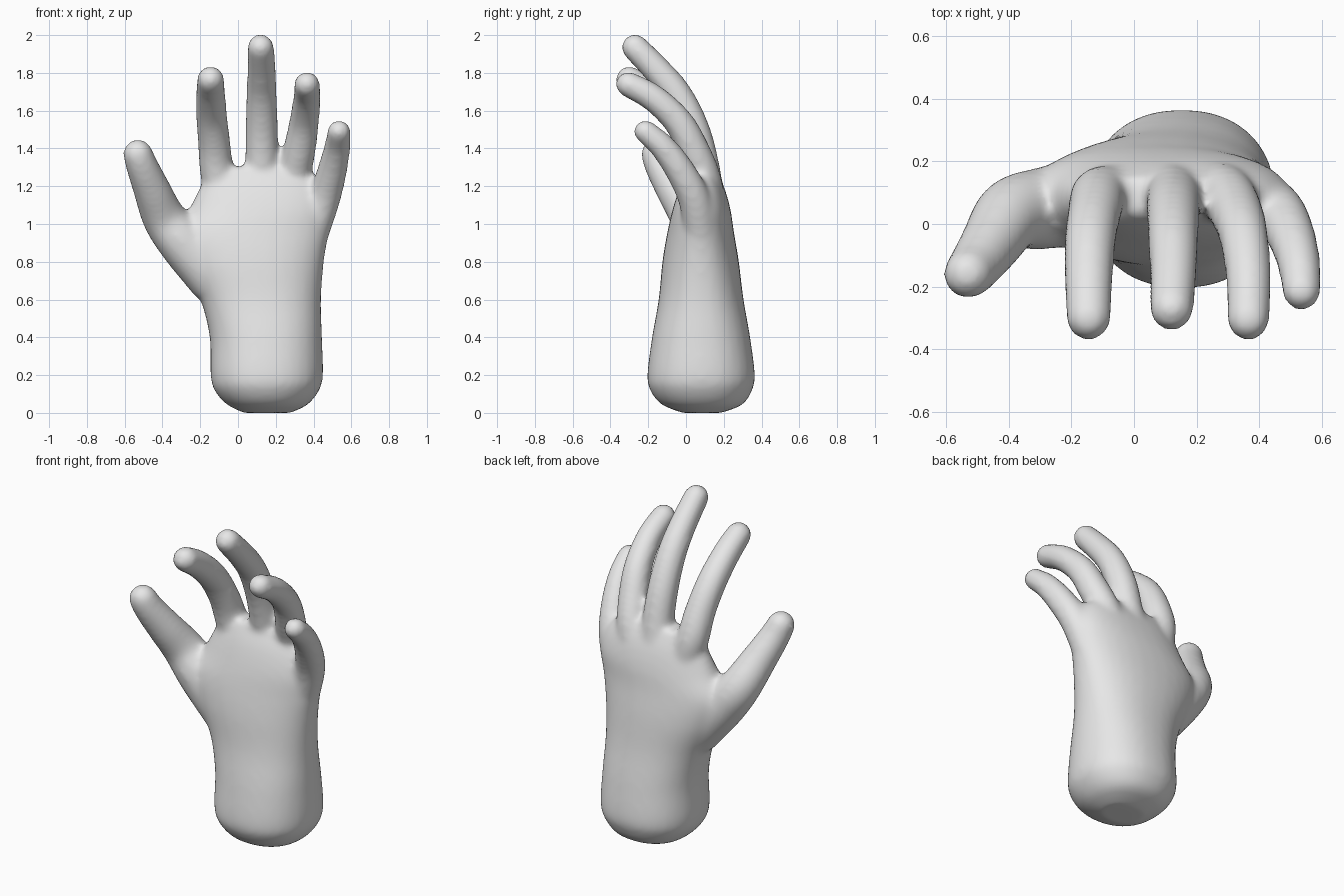
import bpy
import bmesh
import math
from mathutils import Vector

cube = bpy.data.objects.get("Cube")
if cube:
    bpy.data.objects.remove(cube, do_unlink=True)

SIDES = 32


def smooth_rows(rows, steps=6):
    """Catmull-Rom interpolation through rows of numbers."""
    rows = [Vector(r) for r in rows]
    ends = [2 * rows[0] - rows[1]] + rows + [2 * rows[-1] - rows[-2]]
    out = []
    for a, b, c, d in zip(ends, ends[1:], ends[2:], ends[3:]):
        for i in range(steps):
            t = i / steps
            out.append(0.5 * (2 * b + (c - a) * t + (2 * a - 5 * b + 4 * c - d) * t**2
                              + (3 * b - a - 3 * c + d) * t**3))
    return out + [rows[-1]]


def loft(bm, rings):
    """Closed skin over a list of point rings."""
    loops = [[bm.verts.new(p) for p in ring] for ring in rings]
    for low, high in zip(loops, loops[1:]):
        for i in range(SIDES):
            j = (i + 1) % SIDES
            bm.faces.new((low[i], low[j], high[j], high[i]))
    bm.faces.new(loops[0][::-1])
    bm.faces.new(loops[-1])


def angles():
    return [math.tau * i / SIDES for i in range(SIDES)]


def rounded(value, power):
    return math.copysign(abs(value) ** power, value)


def add_palm(bm, sections):
    rings = []
    for z, x0, x1, y0, y1 in smooth_rows(sections):
        rings.append([Vector(((x0 + x1) / 2 + (x1 - x0) / 2 * rounded(math.cos(a), 0.9),
                              (y0 + y1) / 2 + (y1 - y0) / 2 * rounded(math.sin(a), 0.9),
                              z)) for a in angles()])
    loft(bm, rings)


def add_finger(bm, path):
    """Tapered tube with a domed tip; each row is x, y, z, radius."""
    rows = smooth_rows(path)
    points = [r.to_3d() for r in rows]
    radii = [r[3] + 0.006 for r in rows]
    rings = []

    def ring(centre, direction, radius):
        u = (Vector((1, 0, 0)) - direction * direction.x).normalized()
        v = direction.cross(u)
        rings.append([centre + radius * (u * math.cos(a) + v * math.sin(a)) for a in angles()])

    for i, p in enumerate(points):
        direction = (points[min(i + 1, len(points) - 1)] - points[max(i - 1, 0)]).normalized()
        ring(p, direction, radii[i])
    for k in range(1, 7):
        a = math.radians(14 * k)
        ring(points[-1] + direction * radii[-1] * math.sin(a), direction, radii[-1] * math.cos(a))
    loft(bm, rings)


bm = bmesh.new()

# Wrist and palm: height, x range, y range
add_palm(bm, [
    (0.0, 0.03, 0.28, -0.02, 0.19),
    (0.045, -0.06, 0.37, -0.13, 0.30),
    (0.12, -0.125, 0.43, -0.19, 0.35),
    (0.2, -0.145, 0.45, -0.205, 0.365),
    (0.4, -0.15, 0.445, -0.18, 0.34),
    (0.6, -0.2, 0.44, -0.145, 0.305),
    (0.8, -0.30, 0.455, -0.125, 0.28),
    (0.95, -0.34, 0.48, -0.1, 0.255),
    (1.08, -0.26, 0.5, -0.07, 0.235),
    (1.2, -0.2, 0.46, -0.03, 0.2),
    (1.3, -0.15, 0.37, 0.02, 0.15),
])

# Thumb, index, middle, ring and little finger
FINGERS = [
    [(-0.12, 0.07, 0.70, 0.13), (-0.29, 0.05, 0.90, 0.125), (-0.39, 0.03, 1.03, 0.11),
     (-0.455, -0.06, 1.18, 0.093), (-0.505, -0.13, 1.30, 0.08), (-0.53, -0.16, 1.37, 0.073)],
    [(-0.06, 0.10, 1.10, 0.085), (-0.11, 0.09, 1.27, 0.085), (-0.125, 0.04, 1.42, 0.08),
     (-0.14, -0.05, 1.57, 0.077), (-0.145, -0.18, 1.69, 0.072), (-0.145, -0.30, 1.765, 0.066)],
    [(0.11, 0.12, 1.10, 0.085), (0.125, 0.09, 1.30, 0.083), (0.125, 0.04, 1.50, 0.08),
     (0.125, -0.045, 1.68, 0.075), (0.125, -0.15, 1.81, 0.07), (0.12, -0.27, 1.935, 0.065)],
    [(0.25, 0.11, 1.07, 0.085), (0.29, 0.10, 1.23, 0.083), (0.325, 0.04, 1.39, 0.08),
     (0.35, -0.04, 1.54, 0.073), (0.365, -0.17, 1.665, 0.067), (0.365, -0.305, 1.74, 0.062)],
    [(0.39, 0.08, 0.95, 0.085), (0.455, 0.045, 1.13, 0.08), (0.498, -0.03, 1.28, 0.073),
     (0.525, -0.12, 1.405, 0.064), (0.535, -0.215, 1.49, 0.056)],
]
for finger in FINGERS:
    add_finger(bm, finger)

bmesh.ops.recalc_face_normals(bm, faces=bm.faces)
mesh = bpy.data.meshes.new("hand")
bm.to_mesh(mesh)
bm.free()
hand = bpy.data.objects.new("hand", mesh)
bpy.context.collection.objects.link(hand)

# Fuse the parts into one skin and soften the webs
remesh = hand.modifiers.new("fuse", 'REMESH')
remesh.mode = 'VOXEL'
remesh.voxel_size = 0.016
remesh.use_smooth_shade = True
soften = hand.modifiers.new("soften", 'SMOOTH')
soften.factor = 0.5
soften.iterations = 14

# Plain grey skin
grey = bpy.data.materials.new("light grey")
grey.use_nodes = True
colour = (0.8, 0.8, 0.8, 1)
grey.diffuse_color = colour
grey.node_tree.nodes["Principled BSDF"].inputs["Base Color"].default_value = colour
mesh.materials.append(grey)
mesh.shade_smooth()
